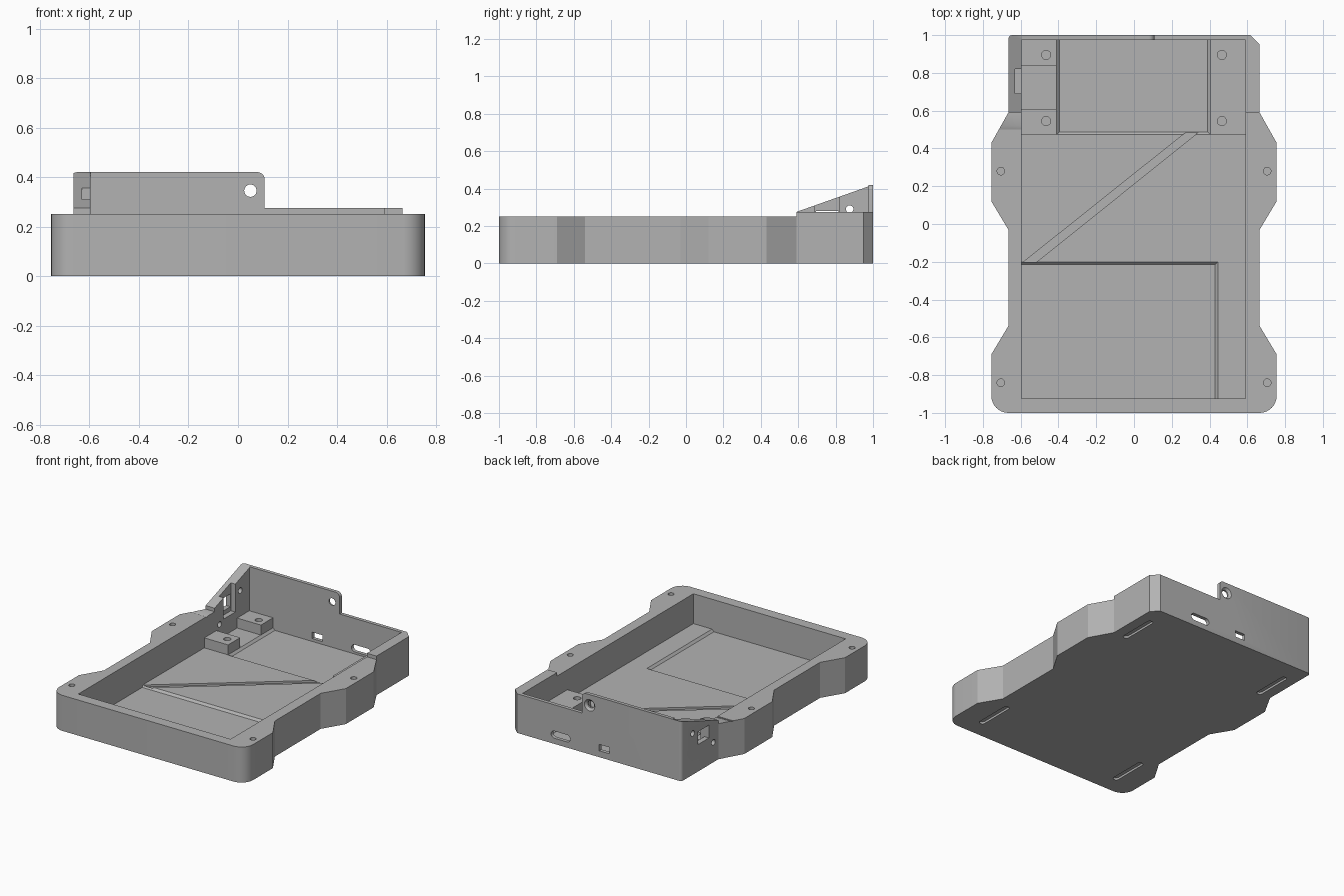
import bpy, bmesh, math

cube = bpy.data.objects.get("Cube")
if cube:
    bpy.data.objects.remove(cube, do_unlink=True)

grey = bpy.data.materials.new("plain grey")
grey.use_nodes = True
grey.diffuse_color = (0.45, 0.45, 0.45, 1)
grey.node_tree.nodes["Principled BSDF"].inputs["Base Color"].default_value = grey.diffuse_color


def loft(name, lower, upper):
    """Solid between two matching rings of 3D points."""
    bm = bmesh.new()
    a = [bm.verts.new(p) for p in lower]
    b = [bm.verts.new(p) for p in upper]
    bm.faces.new(a)
    bm.faces.new(b)
    for i in range(len(a)):
        j = (i + 1) % len(a)
        bm.faces.new((a[i], a[j], b[j], b[i]))
    bmesh.ops.recalc_face_normals(bm, faces=bm.faces)
    mesh = bpy.data.meshes.new(name)
    bm.to_mesh(mesh)
    bm.free()
    mesh.materials.append(grey)
    ob = bpy.data.objects.new(name, mesh)
    bpy.context.collection.objects.link(ob)
    return ob


def place(p, axis, d):
    return {"x": (d, p[0], p[1]), "y": (p[0], d, p[1]), "z": (p[0], p[1], d)}[axis]


def prism(name, pts, axis, lo, hi):
    return loft(name, [place(p, axis, lo) for p in pts], [place(p, axis, hi) for p in pts])


def rect(u0, u1, v0, v1):
    return [(u0, v0), (u1, v0), (u1, v1), (u0, v1)]


def arc(u, v, r, start, end, n=8):
    return [(u + r * math.cos(math.radians(start + (end - start) * i / n)),
             v + r * math.sin(math.radians(start + (end - start) * i / n)))
            for i in range(n + 1)]


def circle(u, v, r, n=24):
    return arc(u, v, r, 0, 360, n)[:-1]


def box(name, x, y, z):
    return prism(name, rect(*x, *y), "z", *z)


def cut(target, cutter):
    cutter.hide_render = True
    mod = target.modifiers.new("cut", "BOOLEAN")
    mod.operation = "DIFFERENCE"
    mod.solver = "EXACT"
    mod.object = cutter
    bpy.context.view_layer.objects.active = target
    bpy.ops.object.modifier_apply(modifier=mod.name)
    bpy.data.objects.remove(cutter, do_unlink=True)


FLOOR, RECESS, RIM, BACK_RIM, TOP = 0.04, 0.025, 0.25, 0.275, 0.42
X0, X1, Y0, Y1 = -0.595, 0.59, -0.925, 0.975

# Outer case outline with four side lugs
side = [(0.755, -0.69), (0.665, -0.54), (0.665, -0.03),
        (0.755, 0.12), (0.755, 0.43), (0.665, 0.59)]
outline = arc(0.665, -0.91, 0.09, -90, 0) + side
outline += [(0.665, 0.95), (0.615, 1)] + arc(-0.645, 0.98, 0.02, 90, 180, 4)
outline += [(-x, y) for x, y in reversed(side)] + arc(-0.665, -0.91, 0.09, 180, 270)
case = prism("case", outline, "z", 0, TOP)

# Stepped rim, rounded tall back wall and sloping side cheek
cut(case, box("rim_cut", (-1, 1), (-1.1, 0.59), (RIM, 1)))
step = [(1, BACK_RIM), (1, 1), (0.078, 1)] + arc(0.078, TOP - 0.03, 0.03, 90, 0)
cut(case, prism("step_cut", step + [(0.108, BACK_RIM)], "y", 0.5, 1.1))
slope = (TOP - BACK_RIM) / 0.41
ramp = [(0.5, BACK_RIM - 0.09 * slope), (1.1, TOP + 0.1 * slope), (1.1, 1), (0.5, 1)]
cut(case, prism("cheek_cut", ramp, "x", -0.8, X0))

# Main cavity and the two shallow bevelled floor recesses
cut(case, box("cavity", (X0, X1), (Y0, Y1), (FLOOR, 1)))


def recess(x, y, dx0, dx1, dy0, dy1):
    low = [(u, v, RECESS) for u, v in rect(*x, *y)]
    high = [(u, v, FLOOR + 0.015)
            for u, v in rect(x[0] - dx0, x[1] + dx1, y[0] - dy0, y[1] + dy1)]
    cut(case, loft("recess_cut", low, high))


recess((X0, 0.43), (Y0, -0.215), 0, 0.03, 0, 0.03)
recess((-0.395, 0.39), (0.488, Y1), 0.03, 0.03, 0.03, 0)

# Diagonal wire channel joining the recesses
channel = [(-0.59, -0.205), (-0.52, -0.205), (0.34, 0.485), (0.275, 0.485)]
cut(case, prism("wire_channel", channel, "z", RECESS + 0.001, FLOOR + 0.01))

# Lid screw holes in the lugs, blind slots in the underside
for sx in (-1, 1):
    for y in (0.28, -0.84):
        cut(case, prism("lug_hole", circle(sx * 0.705, y, 0.02), "z", 0.1, 0.3))
    for y in (0.72, -0.74):
        slot = arc(sx * 0.57, y + 0.12, 0.02, 0, 180) + arc(sx * 0.57, y - 0.12, 0.02, 180, 360)
        cut(case, prism("foot_slot", slot, "z", -0.1, 0.015))

# Back wall openings
oval = arc(0.325, 0.065, 0.025, -90, 90) + arc(0.225, 0.065, 0.025, 90, 270)
cut(case, prism("oval_port", oval, "y", 0.9, 1.1))
cut(case, prism("small_port", rect(-0.105, -0.025, 0.045, 0.09), "y", 0.9, 1.1))
cut(case, prism("tab_hole", circle(0.05, 0.345, 0.025), "y", 0.9, 1.1))
cut(case, loft("tab_countersink",
               [place(p, "y", 0.985) for p in circle(0.05, 0.345, 0.025)],
               [place(p, "y", 1.005) for p in circle(0.05, 0.345, 0.046)]))

# Cheek pocket, window and its two screw holes
cut(case, box("cheek_pocket", (-0.63, -0.58), (0.69, 0.82), (0.16, 1)))
cut(case, box("cheek_window", (-0.8, -0.58), (0.695, 0.815), (0.19, 0.28)))
for y, z in ((0.875, 0.29), (0.645, 0.14)):
    cut(case, prism("cheek_hole", circle(y, z, 0.02), "x", -0.8, -0.55))

# Mounting blocks with screw holes
blocks = [
    ("right_back_block", (X0 - 0.005, -0.41), (0.84, Y1 + 0.005), (0.895,)),
    ("right_front_block", (X0 - 0.005, -0.41), (0.475, 0.61), (0.545,)),
    ("left_block", (0.405, X1 + 0.005), (0.475, Y1 + 0.005), (0.895, 0.545)),
]
parts = [case]
for name, x, y, holes in blocks:
    block = box(name, x, y, (RECESS + 0.005, 0.11))
    for hy in holes:
        hx = math.copysign(0.465, x[0])
        cut(block, prism("block_hole", circle(hx, hy, 0.024), "z", 0.05, 0.2))
    parts.append(block)

# Smooth the round corners, keep the edges sharp
for ob in parts:
    bpy.ops.object.select_all(action="DESELECT")
    ob.select_set(True)
    bpy.context.view_layer.objects.active = ob
    bpy.ops.object.shade_smooth_by_angle(angle=math.radians(25))
